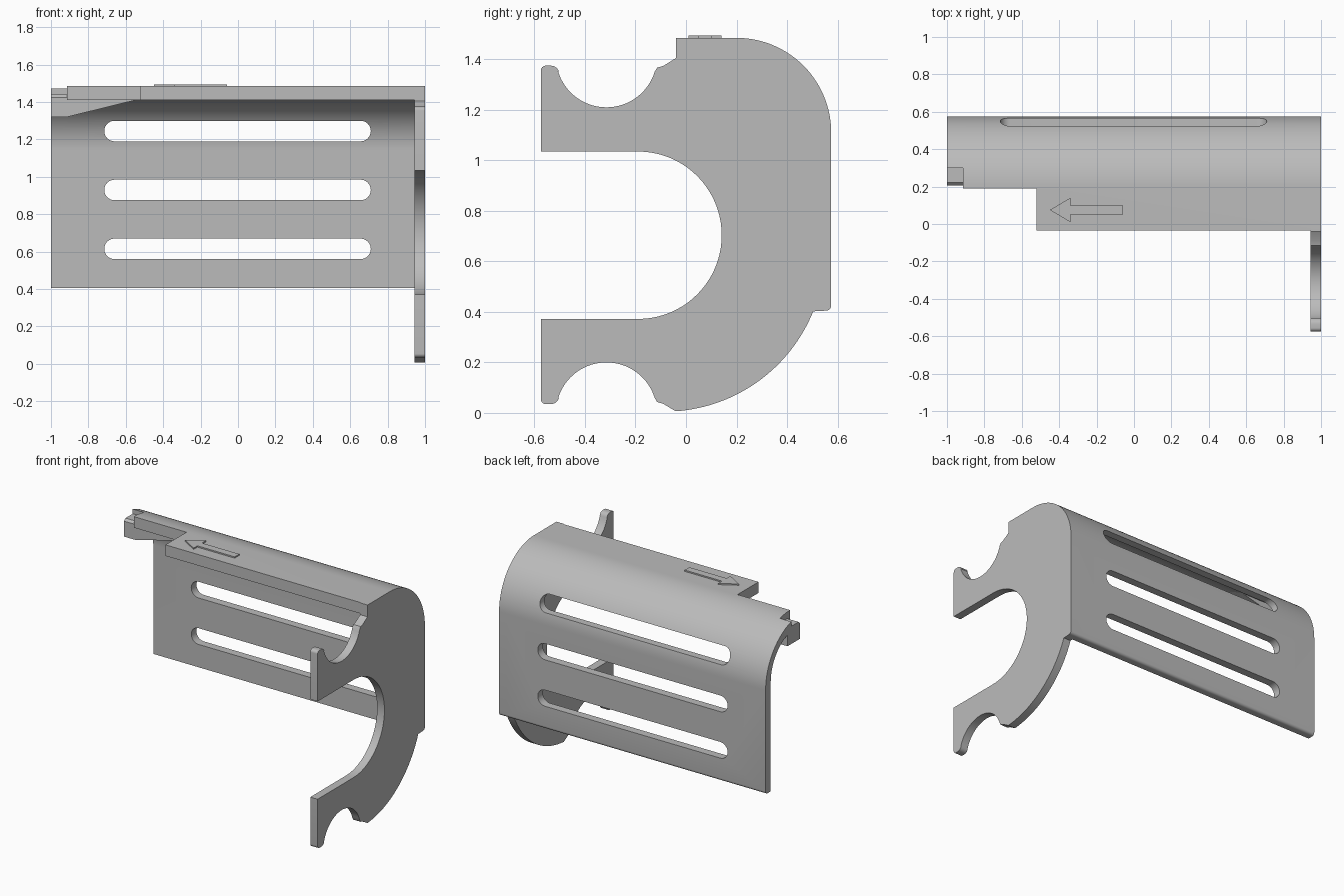
import bpy, bmesh
from math import sin, cos, radians, pi
from mathutils import Vector

cube = bpy.data.objects.get("Cube")
if cube:
    bpy.data.objects.remove(cube, do_unlink=True)

grey = bpy.data.materials.new("mid grey")
grey.use_nodes = True
grey.diffuse_color = (0.5, 0.5, 0.5, 1)
grey.node_tree.nodes["Principled BSDF"].inputs["Base Color"].default_value = (0.5, 0.5, 0.5, 1)


def arc(cx, cy, r, a, b, n=24):
    """Points on a circle from angle a to b, in degrees."""
    turns = [radians(a + (b - a) * i / n) for i in range(n + 1)]
    return [(cx + r * cos(t), cy + r * sin(t)) for t in turns]


def prism(name, outline, start, end, axis="X"):
    """Extrude an outline along an axis: X uses (y, z), Y uses (x, z), Z uses (x, y)."""
    place = {"X": lambda p, d: (d, p[0], p[1]),
             "Y": lambda p, d: (p[0], d, p[1]),
             "Z": lambda p, d: (p[0], p[1], d)}[axis]
    bm = bmesh.new()
    face = bm.faces.new([bm.verts.new(place(p, start)) for p in outline])
    ext = bmesh.ops.extrude_face_region(bm, geom=[face])
    moved = [v for v in ext["geom"] if isinstance(v, bmesh.types.BMVert)]
    shift = Vector(place((0, 0), end - start))
    bmesh.ops.translate(bm, verts=moved, vec=shift)
    bmesh.ops.recalc_face_normals(bm, faces=bm.faces)
    mesh = bpy.data.meshes.new(name)
    bm.to_mesh(mesh)
    bm.free()
    mesh.materials.append(grey)
    obj = bpy.data.objects.new(name, mesh)
    bpy.context.collection.objects.link(obj)
    return obj


def smooth(obj):
    bpy.ops.object.select_all(action="DESELECT")
    obj.select_set(True)
    bpy.context.view_layer.objects.active = obj
    bpy.ops.object.shade_smooth_by_angle(angle=radians(25))


def cut(obj, cutter):
    cutter.hide_render = True
    cutter.hide_viewport = True
    mod = obj.modifiers.new(cutter.name, "BOOLEAN")
    mod.operation = "DIFFERENCE"
    mod.solver = "EXACT"
    mod.object = cutter


def apply_cuts(obj):
    """Bake the cuts into the mesh and discard the cutters."""
    cutters = [m.object for m in obj.modifiers]
    graph = bpy.context.evaluated_depsgraph_get()
    baked = bpy.data.meshes.new_from_object(obj.evaluated_get(graph))
    obj.modifiers.clear()
    obj.data = baked
    for c in cutters:
        bpy.data.objects.remove(c, do_unlink=True)


PLATE_X = 0.945
back_curve = arc(0.2, 1.11, 0.375, 90, 0, 32)
foot = arc(0.555, 0.425, 0.02, 0, -90, 6)

# Side plate with a U opening and a round notch in each arm
plate = ([(-0.575, 1.035)]
         + arc(-0.555, 1.355, 0.02, 180, 90, 6)
         + arc(-0.535, 1.342, 0.033, 90, 15, 6)
         + arc(-0.315, 1.41, 0.2, 197, 343, 32)
         + [(-0.114, 1.367), (-0.09, 1.374), (-0.04, 1.405), (-0.04, 1.485)]
         + back_curve + foot
         + arc(-0.085, 0.64, 0.635, -22, -86, 32)
         + [(-0.09, 0.036), (-0.114, 0.043)]
         + arc(-0.315, 0.0, 0.2, 17, 163, 32)
         + arc(-0.535, 0.068, 0.033, -15, -90, 6)
         + arc(-0.555, 0.055, 0.02, -90, -180, 6)
         + [(-0.575, 0.372)]
         + arc(-0.19, 0.7035, 0.3315, -90, 90, 40))
smooth(prism("side_plate", plate, PLATE_X, 1.0))

# Curved cover: top lip, rounded shoulder and flat back wall
section = ([(-0.035, 1.41), (-0.035, 1.485)] + back_curve + foot
           + [(0.52, 0.405)] + arc(0.255, 1.145, 0.265, 0, 90, 32))
cover = prism("cover", section, -1.0, PLATE_X)

# Stepped recess along the front of the lip
recess = [(-1.1, -0.2), (-0.52, -0.2), (-0.52, 0.19), (-0.915, 0.19),
          (-0.915, 0.3), (-1.1, 0.3)]
cut(cover, prism("recess_cutter", recess, 1.2, 1.6, "Z"))

# Three long slots through the back wall
for i in range(3):
    z = 0.615 + 0.315 * i
    slot = arc(0.655, z, 0.055, -90, 90, 16) + arc(-0.66, z, 0.055, 90, 270, 16)
    cut(cover, prism("slot_cutter", slot, 0.36, 0.8, "Y"))
bpy.context.view_layer.update()
apply_cuts(cover)
smooth(cover)

# Tapered rib under the lip, ending in a small latch
rib = [(-0.915, 1.44), (-0.915, 1.32), (-0.55, 1.41), (-0.55, 1.44)]
prism("lip_rib", rib, 0.21, 0.34, "Y")
latch = [(0.207, 1.32), (0.207, 1.425), (0.222, 1.44), (0.34, 1.44), (0.34, 1.32)]
prism("latch", latch, -1.0, -0.915)

# Raised arrow on the lip
arrow = [(-0.45, 0.075), (-0.34, 0.01), (-0.34, 0.05), (-0.06, 0.05),
         (-0.06, 0.1), (-0.34, 0.1), (-0.34, 0.14)]
prism("arrow_plate", arrow, 1.484, 1.494, "Z")
